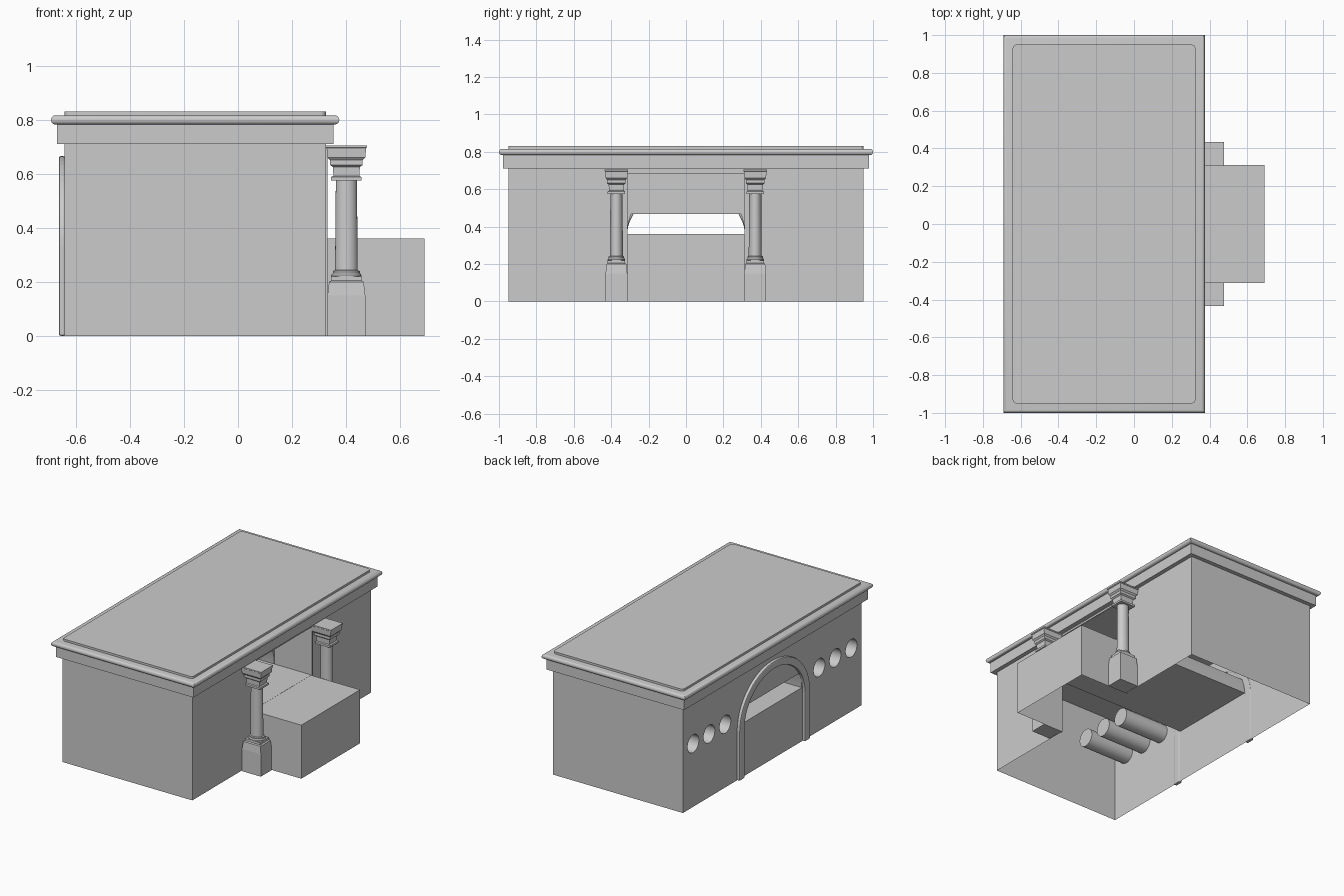
import bpy, bmesh, math

if "Cube" in bpy.data.objects:
    bpy.data.objects.remove(bpy.data.objects["Cube"])

X0, X1, Y = -0.642, 0.325, 0.95   # wall footprint


def finish(bm, name, smooth=False):
    bmesh.ops.recalc_face_normals(bm, faces=bm.faces)
    me = bpy.data.meshes.new(name)
    bm.to_mesh(me)
    bm.free()
    ob = bpy.data.objects.new(name, me)
    bpy.context.collection.objects.link(ob)
    if smooth:
        bpy.ops.object.select_all(action='DESELECT')
        ob.select_set(True)
        bpy.context.view_layer.objects.active = ob
        bpy.ops.object.shade_smooth_by_angle(angle=math.radians(35))
    return ob


def prism(name, yz, xa, xb):
    """Extrude a (y, z) outline along x."""
    bm = bmesh.new()
    a = [bm.verts.new((xa, y, z)) for y, z in yz]
    b = [bm.verts.new((xb, y, z)) for y, z in yz]
    bm.faces.new(a)
    bm.faces.new(b[::-1])
    n = len(yz)
    for i in range(n):
        j = (i + 1) % n
        bm.faces.new((a[i], b[i], b[j], a[j]))
    return finish(bm, name)


def box(name, xa, xb, ya, yb, za, zb):
    return prism(name, [(ya, za), (yb, za), (yb, zb), (ya, zb)], xa, xb)


def stack(bm, rings, cap_bottom=True):
    """Skin a list of vertex-coordinate rings from bottom to top."""
    vs = [[bm.verts.new(p) for p in r] for r in rings]
    n = len(vs[0])
    for lo, hi in zip(vs, vs[1:]):
        for i in range(n):
            j = (i + 1) % n
            bm.faces.new((lo[i], lo[j], hi[j], hi[i]))
    if cap_bottom:
        bm.faces.new(vs[0][::-1])
    bm.faces.new(vs[-1])


def boolean(target, tool, op):
    m = target.modifiers.new("bool", 'BOOLEAN')
    m.object, m.operation, m.solver = tool, op, 'EXACT'
    bpy.ops.object.select_all(action='DESELECT')
    target.select_set(True)
    bpy.context.view_layer.objects.active = target
    bpy.ops.object.modifier_apply(modifier=m.name)
    bpy.data.objects.remove(tool)


# Hall walls joined with the projecting counter block
hall = box("hall_walls", X0, X1, -Y, Y, 0, 0.712)
boolean(hall, box("counter", -0.1, 0.69, -0.312, 0.312, 0, 0.36), 'UNION')

# Front recess and the low passage through to the back arch
boolean(hall, box("recess_cutter", 0.05, 0.8, -0.315, 0.315, 0.361, 0.685), 'DIFFERENCE')
boolean(hall, prism("passage_cutter",
                    [(-0.314, 0.361), (0.314, 0.361), (0.308, 0.42), (0.294, 0.467),
                     (-0.294, 0.467), (-0.308, 0.42)], -0.8, 0.2), 'DIFFERENCE')

# Round niches either side of the arch
for s in (-1, 1):
    for y in (0.50, 0.67, 0.84):
        ring = [(s * y + 0.06 * math.cos(2 * math.pi * i / 24),
                 0.425 + 0.06 * math.sin(2 * math.pi * i / 24)) for i in range(24)]
        boolean(hall, prism("niche_cutter", ring, -0.7, -0.31), 'DIFFERENCE')

# Open underside
bm = bmesh.new()
bm.from_mesh(hall.data)
under = [f for f in bm.faces if all(abs(v.co.z) < 1e-4 for v in f.verts)]
bmesh.ops.delete(bm, geom=under, context='FACES')
bm.to_mesh(hall.data)
bm.free()
bpy.ops.object.select_all(action='DESELECT')
hall.select_set(True)
bpy.context.view_layer.objects.active = hall
bpy.ops.object.shade_smooth_by_angle(angle=math.radians(30))

# Cornice: frieze plus half-round moulding
prof = [(0, 0.71), (0.028, 0.71), (0.028, 0.782)]
prof += [(0.033 + 0.017 * math.cos(t), 0.799 + 0.017 * math.sin(t))
         for t in [math.radians(-90 + 180 * i / 8) for i in range(9)]]
bm = bmesh.new()
stack(bm, [[(X0 - o, -Y - o, z), (X1 + o, -Y - o, z), (X1 + o, Y + o, z), (X0 - o, Y + o, z)]
           for o, z in prof], cap_bottom=False)
finish(bm, "cornice", True)

# Roof slab with rounded corners
bm = bmesh.new()
r = 0.02
outline = []
for cx, cy, a0 in ((X1 - r, Y - r, 0), (X0 + r, Y - r, 90), (X0 + r, -Y + r, 180), (X1 - r, -Y + r, 270)):
    outline += [(cx + r * math.cos(math.radians(a0 + 22.5 * k)),
                 cy + r * math.sin(math.radians(a0 + 22.5 * k))) for k in range(5)]
stack(bm, [[(x, y, z) for x, y in outline] for z in (0.812, 0.83)])
finish(bm, "roof_slab", True)

# Arch trim on the back wall, running down to the ground


def arch(a, b, z0=0.33, n=28):
    pts = [(a * math.cos(math.pi * i / n), z0 + b * math.sin(math.pi * i / n)) for i in range(n + 1)]
    return [(a, 0)] + pts + [(-a, 0)]


trim = prism("arch_trim", arch(0.375, 0.335) + arch(0.32, 0.285)[::-1], -0.663, X0 + 0.003)
bev = trim.modifiers.new("bevel", 'BEVEL')
bev.width, bev.segments, bev.limit_method = 0.007, 2, 'ANGLE'
bev.angle_limit = math.radians(60)

# Thin frame round the front recess
prism("recess_frame", [(-0.325, 0), (-0.325, 0.7), (0.325, 0.7), (0.325, 0),
                       (0.314, 0), (0.314, 0.686), (-0.314, 0.686), (-0.314, 0)], 0.32, 0.332)

# Columns: square pedestal, round shaft, square capital
BASE = [(0.07, 0), (0.07, 0.15), (0.064, 0.2), (0.056, 0.205), (0.056, 0.22)]
FOOT = [(0.056, 0.218), (0.056, 0.225), (0.05, 0.232), (0.05, 0.24), (0.042, 0.243),
        (0.039, 0.575), (0.048, 0.58), (0.048, 0.59)]
CAP = [(0.056, 0.575), (0.056, 0.588), (0.048, 0.592), (0.05, 0.625), (0.06, 0.632), (0.06, 0.65),
       (0.07, 0.66), (0.073, 0.695), (0.076, 0.697), (0.076, 0.705)]


def column_part(name, profile, sides, yc):
    k = 1 / math.cos(math.pi / 4) if sides == 4 else 1
    bm = bmesh.new()
    stack(bm, [[(0.401 + k * h * math.cos(math.pi / 4 + 2 * math.pi * i / sides),
                 yc + 0.83 * k * h * math.sin(math.pi / 4 + 2 * math.pi * i / sides), z)
                for i in range(sides)] for h, z in profile])
    finish(bm, name, sides > 4)


for yc in (-0.372, 0.37):
    column_part("column_pedestal", BASE, 4, yc)
    column_part("column_shaft", FOOT, 24, yc)
    column_part("column_capital", CAP, 4, yc)
